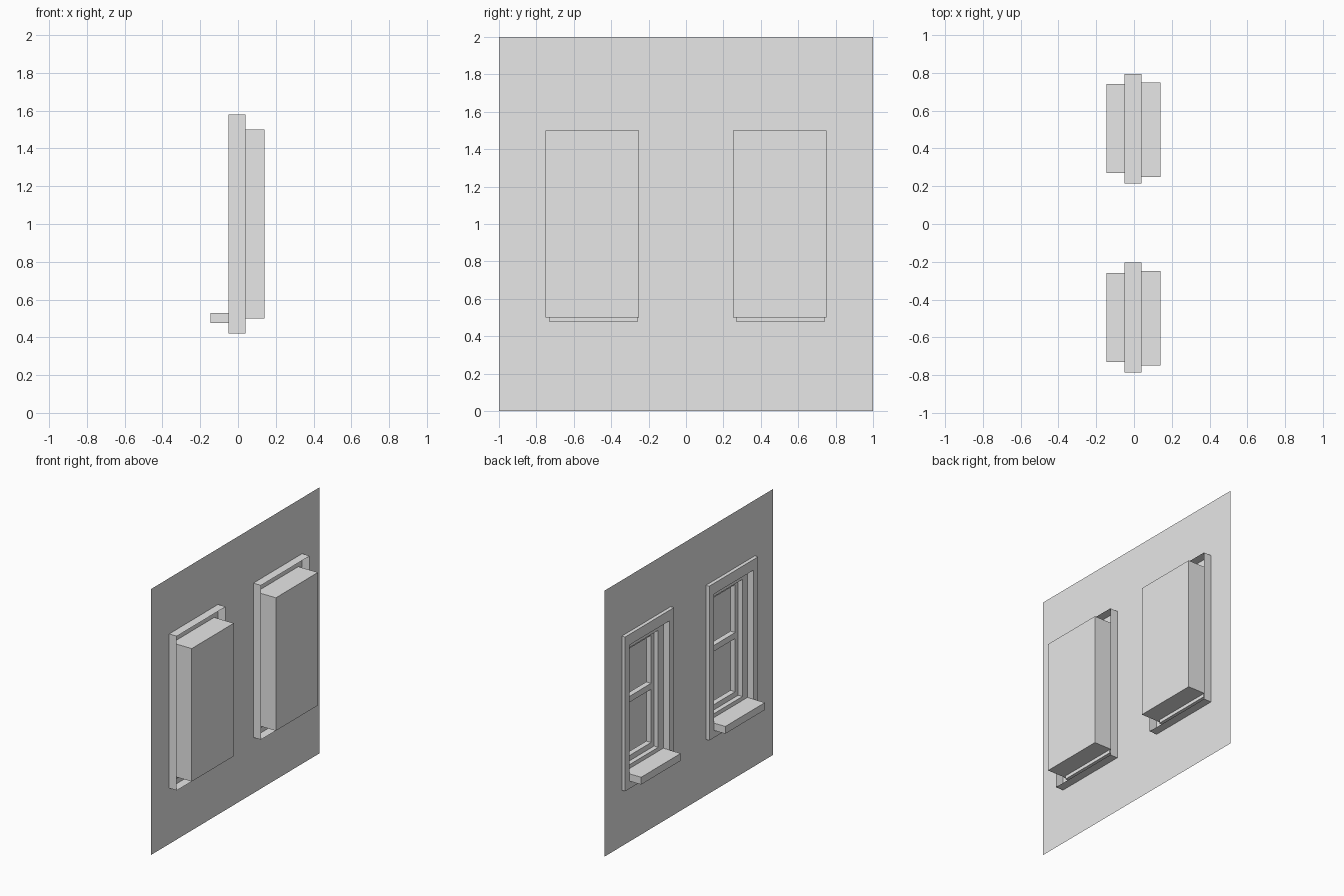
import bpy
import bmesh

cube = bpy.data.objects.get("Cube")
if cube:
    bpy.data.objects.remove(cube, do_unlink=True)

grey = bpy.data.materials.new("plain_grey")
grey.use_nodes = True
colour = (0.8, 0.8, 0.8, 1)
grey.diffuse_color = colour
grey.node_tree.nodes["Principled BSDF"].inputs["Base Color"].default_value = colour

WALL_X = -0.023


def finish(name, bm):
    mesh = bpy.data.meshes.new(name)
    bm.to_mesh(mesh)
    bm.free()
    mesh.materials.append(grey)
    obj = bpy.data.objects.new(name, mesh)
    bpy.context.collection.objects.link(obj)
    return obj


def loft(name, centre_y, steps, cap=False):
    """Join upright rectangles (x, half width, bottom, top) one after another."""
    bm = bmesh.new()
    loops = []
    for x, half, low, high in steps:
        corners = [(-half, low), (-half, high), (half, high), (half, low)]
        loops.append([bm.verts.new((x, centre_y + y, z)) for y, z in corners])
    for a, b in zip(loops, loops[1:]):
        for i in range(4):
            j = (i + 1) % 4
            bm.faces.new((a[i], a[j], b[j], b[i]))
    if cap:
        bm.faces.new(loops[-1])
    bm.normal_update()
    return finish(name, bm)


def box(name, low, high):
    bm = bmesh.new()
    bmesh.ops.create_cube(bm, size=1)
    for v in bm.verts:
        v.co = [h if c > 0 else l for c, l, h in zip(v.co, low, high)]
    return finish(name, bm)


# Thin wall sheet with two rectangular openings
bm = bmesh.new()
ys = [-1, -0.75, -0.25, 0.25, 0.75, 1]
zs = [0, 0.5, 1.5, 2]
grid = [[bm.verts.new((WALL_X, y, z)) for z in zs] for y in ys]
for i in range(len(ys) - 1):
    for j in range(len(zs) - 1):
        if j == 1 and i in (1, 3):
            continue
        bm.faces.new((grid[i][j], grid[i][j + 1], grid[i + 1][j + 1], grid[i + 1][j]))
finish("wall", bm)

for side, sign in (("left", -1), ("right", 1)):
    # Closed recess behind the opening
    loft(side + "_recess", sign * 0.5,
         [(WALL_X, 0.25, 0.5, 1.5), (0.14, 0.25, 0.5, 1.5)], cap=True)

    # Casing with a rim that is open at the back
    cy = sign * 0.5 + 0.005
    loft(side + "_casing", cy,
         [(0.04, 0.29, 0.42, 1.58), (-0.05, 0.29, 0.42, 1.58),
          (-0.05, 0.235, 0.5, 1.5), (0, 0.235, 0.5, 1.5)])

    # Stepped inner frame and sash
    loft(side + "_inner_frame", cy,
         [(0, 0.235, 0.5, 1.5), (0, 0.175, 0.56, 1.44), (0.035, 0.175, 0.56, 1.44)])
    loft(side + "_sash", cy,
         [(0.035, 0.175, 0.56, 1.44), (0.035, 0.14, 0.6, 1.405), (0.075, 0.14, 0.6, 1.405)])

    # Meeting rail and sill
    box(side + "_meeting_rail", (0.035, cy - 0.14, 1.0), (0.075, cy + 0.14, 1.045))
    box(side + "_sill", (-0.145, cy - 0.235, 0.475), (0, cy + 0.235, 0.53))
